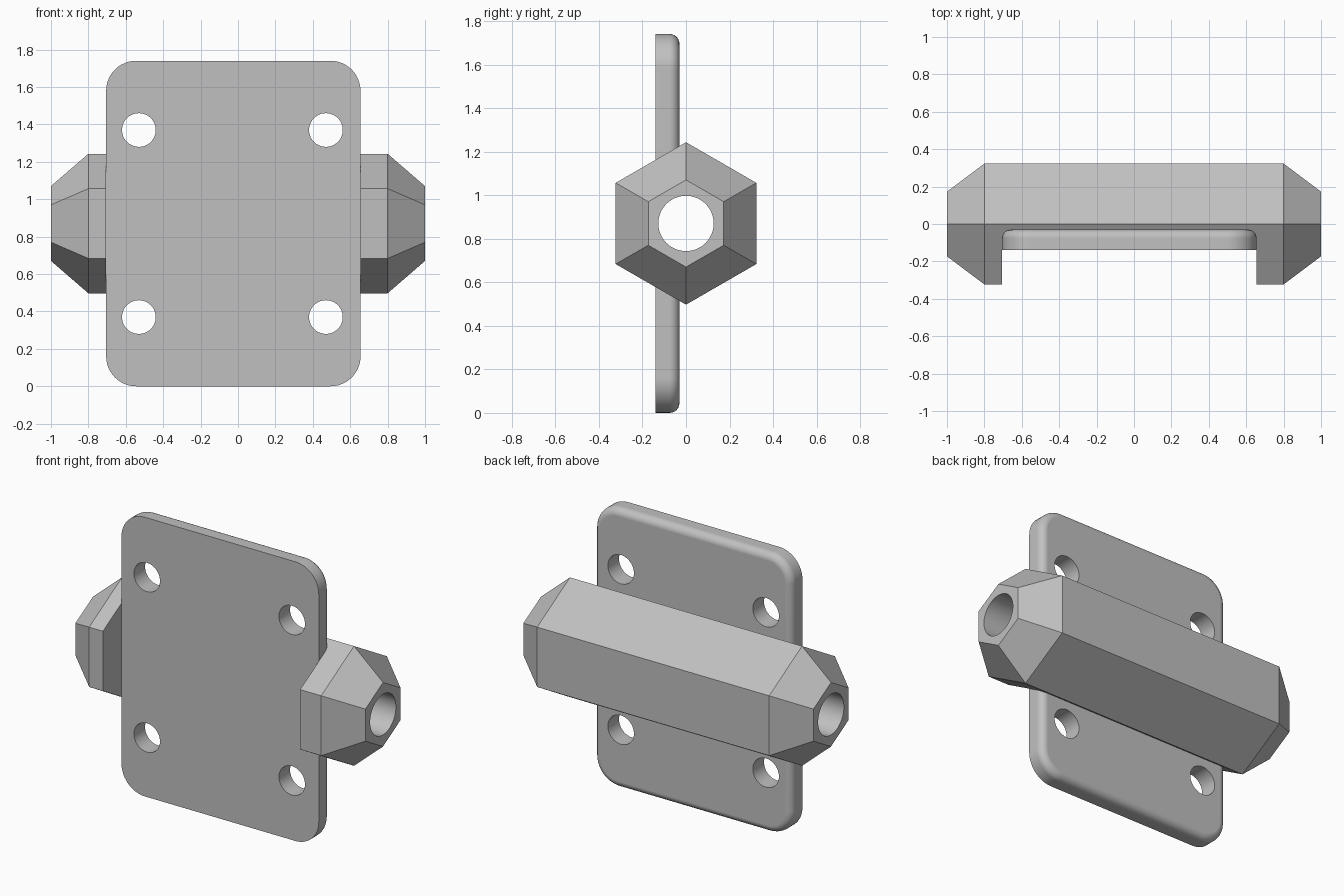
import bpy, bmesh, math
from mathutils import Matrix

cube = bpy.data.objects.get("Cube")
if cube:
    bpy.data.objects.remove(cube, do_unlink=True)

AXIS_Z = 0.87                      # height of the barrel axis
LEFT, RIGHT = -0.705, 0.655        # side edges of the plate
FRONT, BACK = -0.14, -0.03         # plate faces
TOP = 1.74

grey = bpy.data.materials.new("light grey")
grey.use_nodes = True
COLOUR = (0.53, 0.53, 0.53, 1)
grey.diffuse_color = COLOUR
grey.node_tree.nodes["Principled BSDF"].inputs["Base Color"].default_value = COLOUR


def finish(name, bm):
    bmesh.ops.recalc_face_normals(bm, faces=bm.faces)
    mesh = bpy.data.meshes.new(name)
    bm.to_mesh(mesh)
    bm.free()
    mesh.materials.append(grey)
    obj = bpy.data.objects.new(name, mesh)
    bpy.context.collection.objects.link(obj)
    return obj


def box(x0, x1, y0, y1, z0, z1):
    bm = bmesh.new()
    bmesh.ops.create_cube(bm, size=1)
    bmesh.ops.scale(bm, vec=(x1 - x0, y1 - y0, z1 - z0), verts=bm.verts)
    bmesh.ops.translate(bm, vec=((x0 + x1) / 2, (y0 + y1) / 2, (z0 + z1) / 2), verts=bm.verts)
    return bm


def cylinder(name, radius, length, axis, centre, sides=64):
    bm = bmesh.new()
    bmesh.ops.create_cone(bm, cap_ends=True, segments=sides, radius1=radius, radius2=radius,
                          depth=length, matrix=Matrix.Translation(centre)
                          @ Matrix.Rotation(math.pi / 2, 4, axis))
    return finish(name, bm)


def combine(target, other, operation):
    """Apply a boolean to the target and discard the helper."""
    bpy.context.view_layer.objects.active = target
    mod = target.modifiers.new(operation, 'BOOLEAN')
    mod.operation, mod.object, mod.solver = operation, other, 'EXACT'
    bpy.ops.object.modifier_apply(modifier=mod.name)
    bpy.data.objects.remove(other, do_unlink=True)


# Hexagonal barrel with tapered ends, lofted from four rings along x
bm = bmesh.new()
rings = []
for x, r in ((-1, 0.2), (-0.8, 0.373), (0.8, 0.373), (1, 0.2)):
    rings.append([bm.verts.new((x, r * math.sin(i * math.pi / 3),
                                AXIS_Z + r * math.cos(i * math.pi / 3))) for i in range(6)])
for a, b in zip(rings, rings[1:]):
    for i in range(6):
        j = (i + 1) % 6
        bm.faces.new((a[i], a[j], b[j], b[i]))
bm.faces.new(rings[0])
bm.faces.new(rings[-1])
bracket = finish("plate_bracket_with_hex_barrel", bm)

# Recess in the barrel in front of the plate
combine(bracket, finish("recess_cutter", box(LEFT, RIGHT, -1, -0.09, 0, TOP)), 'DIFFERENCE')

# Mounting plate: rounded corners, then a fillet around the back rim
bm = box(LEFT, RIGHT, FRONT, BACK, 0, TOP)
corners = [e for e in bm.edges if abs(e.verts[0].co.y - e.verts[1].co.y) > 0.05]
bmesh.ops.bevel(bm, geom=corners, offset=0.16, segments=12, profile=0.5, affect='EDGES')
rim = [e for e in bm.edges if all(abs(v.co.y - BACK) < 1e-4 for v in e.verts)]
bmesh.ops.bevel(bm, geom=rim, offset=0.045, segments=6, profile=0.5, affect='EDGES')
combine(bracket, finish("mounting_plate", bm), 'UNION')

# Bore along the barrel and four screw holes through the plate
combine(bracket, cylinder("bore_cutter", 0.127, 3, 'Y', (0, 0, AXIS_Z)), 'DIFFERENCE')
for x in (-0.53, 0.47):
    for z in (0.37, 1.37):
        combine(bracket, cylinder("screw_hole_cutter", 0.09, 0.6, 'X', (x, -0.1, z), 48),
                'DIFFERENCE')

# Smooth curved surfaces while keeping flats flat
bpy.ops.object.select_all(action='DESELECT')
bracket.select_set(True)
bpy.context.view_layer.objects.active = bracket
bpy.ops.object.shade_smooth_by_angle(angle=math.radians(30))
weighted = bracket.modifiers.new("weighted_normals", 'WEIGHTED_NORMAL')
weighted.keep_sharp = True
